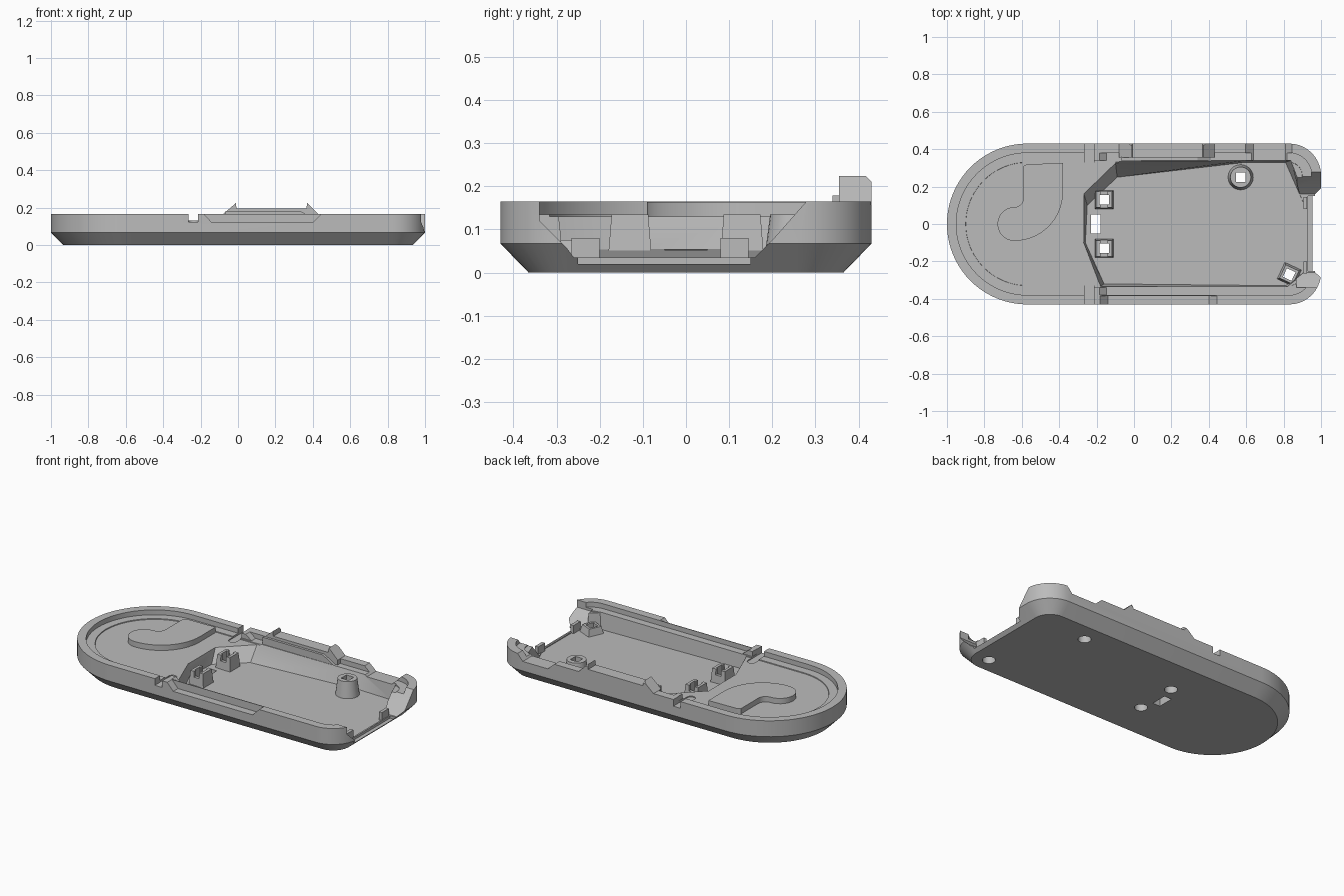
import bpy, bmesh
from math import sin, cos, pi, radians

cube = bpy.data.objects.get("Cube")
if cube:
    bpy.data.objects.remove(cube, do_unlink=True)

grey = bpy.data.materials.new("light grey plastic")
grey.use_nodes = True
grey.diffuse_color = (0.5, 0.5, 0.5, 1)
grey.node_tree.nodes["Principled BSDF"].inputs["Base Color"].default_value = (0.5, 0.5, 0.5, 1)


def arc(cx, cy, r, a0, a1, n):
    angles = [radians(a0 + (a1 - a0) * i / n) for i in range(n + 1)]
    return [(cx + r * cos(a), cy + r * sin(a)) for a in angles]


def loft(name, rings):
    """Closed solid through rings of equal point count."""
    bm = bmesh.new()
    loops = [[bm.verts.new(p) for p in ring] for ring in rings]
    n = len(loops[0])
    for a, b in zip(loops, loops[1:]):
        for i in range(n):
            j = (i + 1) % n
            bm.faces.new((a[i], a[j], b[j], b[i]))
    bm.faces.new(loops[0][::-1])
    bm.faces.new(loops[-1])
    bmesh.ops.recalc_face_normals(bm, faces=bm.faces)
    mesh = bpy.data.meshes.new(name)
    bm.to_mesh(mesh)
    bm.free()
    mesh.materials.append(grey)
    ob = bpy.data.objects.new(name, mesh)
    bpy.context.collection.objects.link(ob)
    return ob


def prism_z(name, pts, z0, z1):
    return loft(name, [[(x, y, z) for x, y in pts] for z in (z0, z1)])


def prism_y(name, pts, y0, y1):
    return loft(name, [[(x, y, z) for x, z in pts] for y in (y0, y1)])


def prism_x(name, pts, x0, x1):
    return loft(name, [[(x, y, z) for y, z in pts] for x in (x0, x1)])


def box(name, x0, x1, y0, y1, z0, z1):
    return prism_z(name, [(x0, y0), (x1, y0), (x1, y1), (x0, y1)], z0, z1)


def cut(ob, cutter):
    """Subtract the cutter, then discard it."""
    mod = ob.modifiers.new("cut", "BOOLEAN")
    mod.operation = "DIFFERENCE"
    mod.solver = "EXACT"
    mod.object = cutter
    cutter.hide_render = True
    dg = bpy.context.evaluated_depsgraph_get()
    mesh = bpy.data.meshes.new_from_object(ob.evaluated_get(dg))
    ob.modifiers.clear()
    ob.data = mesh
    bpy.data.objects.remove(cutter, do_unlink=True)


def outline(d, z):
    """Shell plan moved inward by d: round left end, rounded right corners."""
    pts = (arc(-0.57, 0, 0.43 - d, 90, 270, 40)
           + arc(0.83, -0.26, 0.17 - d, -90, 0, 10)
           + arc(0.83, 0.26, 0.17 - d, 0, 90, 10))
    return [(x, y, z) for x, y in pts]


def floor_z(x):
    """The compartment floor falls gently towards the open end."""
    return 0.049 - 0.021 * x


# Tray shell with chamfered base, rim, ledge and shallow deck
DECK = 0.13
shell = loft("tray_shell", [outline(d, z) for d, z in (
    (0.065, 0), (0, 0.067), (0, 0.165), (0.05, 0.165), (0.05, 0.135), (0.1, 0.135), (0.101, DECK))])

# Deep compartment with sloping sides and floor
low = [(-0.26, -0.1), (-0.16, -0.32), (0.81, -0.33), (0.92, -0.25), (0.92, 0.08),
       (0.81, 0.33), (0.6, 0.33), (-0.09, 0.25), (-0.25, 0.1)]
high = [(-0.27, -0.1), (-0.18, -0.335), (0.82, -0.335), (0.93, -0.25), (0.93, 0.1),
        (0.84, 0.34), (0.6, 0.34), (-0.1, 0.335), (-0.27, 0.17)]
cut(shell, loft("compartment_cutter", [[(x, y, floor_z(x)) for x, y in low],
                                       [(x, y, 0.14) for x, y in high]]))

# Open right end, leaving a low sill
cut(shell, prism_x("end_cutter", [(-0.26, 0.035), (-0.275, 0.055), (-0.34, 0.12), (-0.34, 0.2),
                                  (0.31, 0.2), (0.2, 0.075), (0.16, 0.035)], 0.87, 1.1))
cut(shell, box("sill_cutter", 0.93, 1.1, -0.25, 0.15, 0.02, 0.05))

# Lowered stretches of the long walls
cut(shell, prism_y("front_wall_cutter", [(-0.185, 0.17), (-0.14, 0.12), (0.4, 0.12), (0.45, 0.17)],
                   -0.5, -0.384))
cut(shell, prism_y("back_wall_cutter", [(0.59, 0.17), (0.64, 0.125), (0.81, 0.125), (0.85, 0.17)],
                   0.3, 0.5))

# Slot through the floor
cut(shell, box("slot_cutter", -0.23, -0.18, -0.05, 0.05, -0.1, 0.1))

# Screw posts: x, y, base radius, top radius, height, turn, sides, bore depth
POSTS = (("left_back", -0.16, 0.13, 0.07, 0.06, 0.135, 45, 4, 0.07),
         ("left_front", -0.16, -0.13, 0.07, 0.06, 0.135, 45, 4, 0.07),
         ("right_back", 0.57, 0.25, 0.068, 0.055, 0.135, 0, 24, 0.07),
         ("right_front", 0.83, -0.27, 0.07, 0.055, 0.075, 20, 4, 0.045))
for name, x, y, r0, r1, top, turn, sides, bore in POSTS:
    post = loft(name + "_post", [
        [(px, py, z) for px, py in arc(x, y, r, turn, turn + 360 - 360 / sides, sides - 1)]
        for r, z in ((r0, floor_z(x) - 0.003), (r1, top))])
    square = turn if sides == 4 else 45
    cut(post, prism_z("socket_cutter", arc(x, y, 0.036, square, square + 270, 3), -0.1, 0.3))
    for part in (shell, post):
        cut(part, prism_z("bore_cutter", arc(x, y, 0.037, 0, 345, 23), -0.05, bore))
    if "left" in name:
        # Side gap in the socket wall
        cut(post, box("gap_cutter", x - 0.018, x + 0.018, y - 0.1, y + 0.1, 0.1, 0.2))

# Cable slots across the walls with a sloped stop, mirrored front and back
for side, name in ((1, "back"), (-1, "front")):
    prism_y(name + "_cable_stop", [(-0.213, 0.13), (-0.213, 0.165), (-0.185, 0.165), (-0.14, 0.13)],
            side * 0.34, side * 0.382)
    slot = arc(-0.24, side * 0.295, 0.025, 0, -180 * side, 10)
    slot += [(-0.265, side * 0.5), (-0.215, side * 0.5)]
    cut(shell, prism_z("cable_cutter", slot, 0.124, 0.3))

# Raised hooked pad on the deck
pad = (arc(-0.64, 0, 0.09, 90, 270, 14) + arc(-0.64, 0.17, 0.26, -90, 0, 14)[1:]
       + [(-0.38, 0.325), (-0.57, 0.32), (-0.59, 0.31)]
       + arc(-0.64, 0.14, 0.05, 0, -90, 6)[:-1])
prism_z("deck_pad", pad, DECK - 0.005, 0.163)

# Tall latch tab on the back wall, its outer top edge chamfered, with an inner lip
tab = prism_y("back_latch_tab", [(-0.08, 0.13), (-0.08, 0.165), (-0.012, 0.224), (-0.008, 0.195),
                                 (0.365, 0.195), (0.37, 0.224), (0.43, 0.165), (0.43, 0.13)],
              0.355, 0.43)
cut(tab, prism_x("chamfer_cutter", [(0.415, 0.226), (0.44, 0.2), (0.44, 0.226)], -0.2, 0.6))
prism_y("latch_tab_lip", [(-0.07, 0.12), (-0.07, 0.178), (0.34, 0.178), (0.42, 0.13), (0.42, 0.12)],
        0.34, 0.357)

# Small guides at the open end
for name, y0, y1 in (("back", 0.08, 0.145), ("front", -0.265, -0.2)):
    box("end_guide_" + name, 0.905, 0.925, y0, y1, 0.02, 0.08)

# Smooth curved walls, keep edges crisp
bpy.ops.object.select_all(action="DESELECT")
for ob in bpy.context.collection.objects:
    if ob.type == "MESH" and grey.name in ob.data.materials:
        ob.select_set(True)
        bpy.context.view_layer.objects.active = ob
bpy.ops.object.shade_smooth_by_angle(angle=radians(25))
